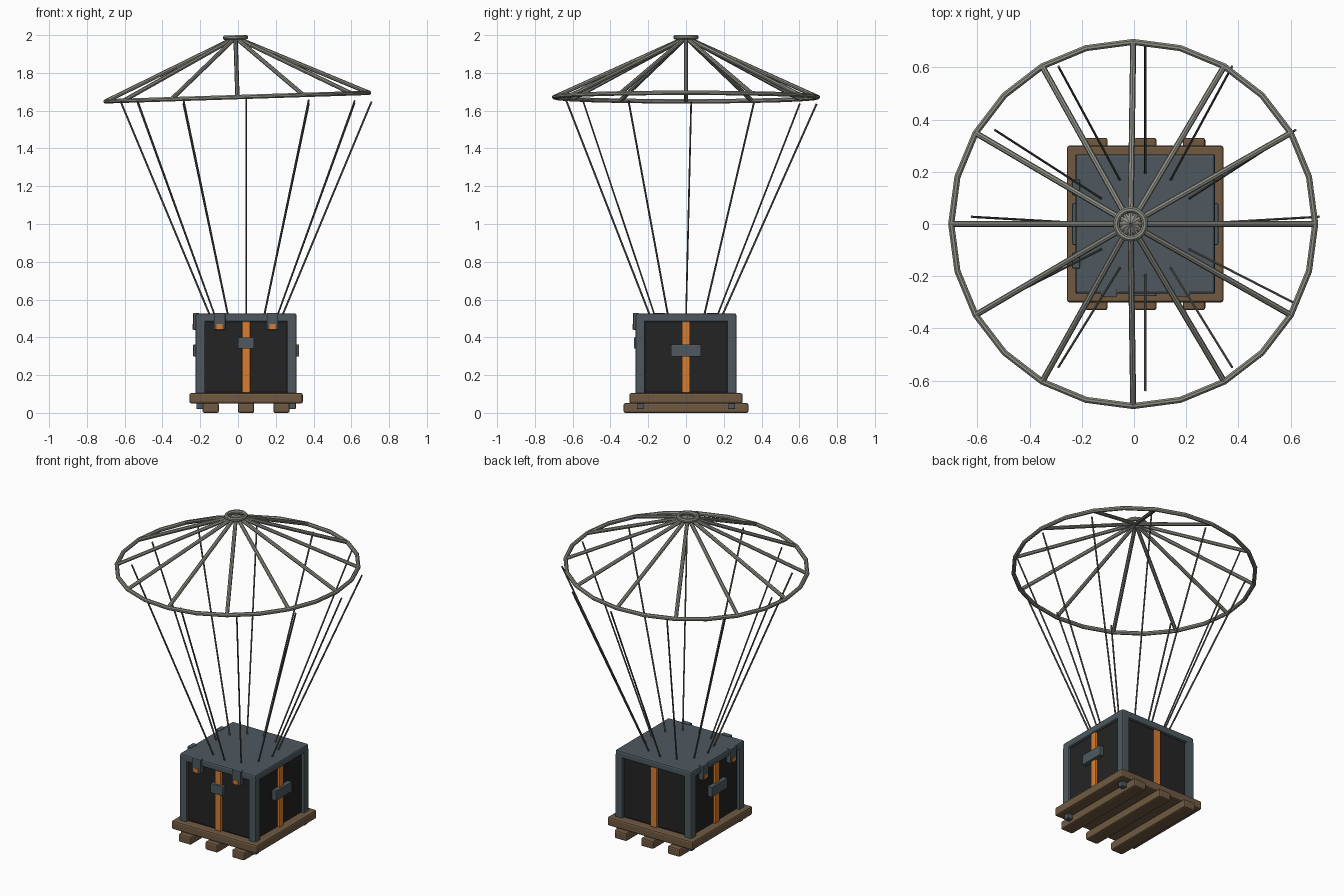
import bpy, bmesh, math
from mathutils import Vector, Matrix

if "Cube" in bpy.data.objects:
    bpy.data.objects.remove(bpy.data.objects["Cube"])


def mat(name, r, g, b):
    m = bpy.data.materials.new(name)
    lin = [(c / 255 / 12.92) if c < 10 else ((c / 255 + 0.055) / 1.055) ** 2.4 for c in (r, g, b)]
    m.diffuse_color = (*lin, 1)
    m.use_nodes = True
    m.node_tree.nodes["Principled BSDF"].inputs["Base Color"].default_value = m.diffuse_color
    return m


SLATE = mat("slate metal", 78, 89, 95)
DARK = mat("dark panel", 36, 36, 36)
ORANGE = mat("orange strap", 215, 125, 48)
WOOD = mat("brown wood", 112, 90, 66)
GREY = mat("grey frame", 142, 142, 133)
LINE = mat("dark grey line", 100, 100, 95)

CX = 0.043   # the crate sits slightly off centre in x


def finish(name, bm, material, smooth=False):
    me = bpy.data.meshes.new(name)
    bmesh.ops.recalc_face_normals(bm, faces=bm.faces)
    bm.to_mesh(me)
    bm.free()
    me.materials.append(material)
    for p in me.polygons:
        p.use_smooth = smooth
    ob = bpy.data.objects.new(name, me)
    bpy.context.collection.objects.link(ob)
    return ob


def box(name, lo, hi, material, bevel=0.0, spin=0):
    """Bevelled box between two corners, relative to the crate axis, spun in quarter turns."""
    bm = bmesh.new()
    bmesh.ops.create_cube(bm, size=1)
    lo, hi = Vector(lo), Vector(hi)
    for v in bm.verts:
        v.co = Vector([(lo[i] + hi[i]) / 2 + v.co[i] * (hi[i] - lo[i]) for i in range(3)])
    if bevel:
        bmesh.ops.bevel(bm, geom=bm.edges[:], offset=bevel, segments=2,
                        affect='EDGES', profile=0.5)
    bm.transform(Matrix.Translation((CX, 0, 0)) @ Matrix.Rotation(spin * math.pi / 2, 4, 'Z'))
    return finish(name, bm, material)


def rod(name, a, b, r, sides, material, tilt=None):
    a, b = Vector(a), Vector(b)
    bm = bmesh.new()
    bmesh.ops.create_cone(bm, cap_ends=True, segments=sides, radius1=r, radius2=r,
                          depth=(b - a).length)
    rot = (b - a).to_track_quat('Z', 'Y').to_matrix().to_4x4()
    bm.transform(Matrix.Translation((a + b) / 2) @ rot)
    if tilt:
        bm.transform(tilt)
    return finish(name, bm, material)


def ring(name, R, r, z, n, m, material, tilt):
    bm = bmesh.new()
    rows = []
    for i in range(n):
        a = 2 * math.pi * i / n
        rows.append([bm.verts.new(((R + r * math.cos(t)) * math.cos(a),
                                   (R + r * math.cos(t)) * math.sin(a),
                                   z + r * math.sin(t)))
                     for t in [2 * math.pi * (j + 0.5) / m for j in range(m)]])
    for i in range(n):
        p, q = rows[i], rows[(i + 1) % n]
        for j in range(m):
            k = (j + 1) % m
            bm.faces.new((p[j], q[j], q[k], p[k]))
    bm.transform(tilt)
    return finish(name, bm, material)


# Pallet: deck and three skids running front to back
box("pallet_deck", (-0.30, -0.30, 0.05), (0.30, 0.30, 0.105), WOOD, 0.01)
for i in (-1, 0, 1):
    x = i * 0.187
    box("pallet_skid", (x - 0.043, -0.33, 0.0), (x + 0.043, 0.33, 0.052), WOOD, 0.009)

# Crate: dark body, corner posts with feet, lid
box("crate_body", (-0.25, -0.25, 0.1), (0.25, 0.25, 0.5), DARK, 0.015)
for sx in (-1, 1):
    for sy in (-1, 1):
        x, y = sx * 0.242, sy * 0.242
        box("corner_post", (x - 0.025, y - 0.025, 0.1), (x + 0.025, y + 0.025, 0.5), SLATE, 0.006)
        box("post_foot", (x - 0.022, y - 0.018, 0.02), (x + 0.022, y + 0.018, 0.06), SLATE, 0.005)
box("crate_lid", (-0.267, -0.267, 0.482), (0.267, 0.267, 0.527), SLATE, 0.01)

# Straps on every side (spin 0 front, 1 right, 2 back, 3 left)
for s in range(4):
    box("strap", (-0.022, -0.265, 0.105), (0.022, -0.24, 0.483), ORANGE, 0.006, s)
box("front_buckle", (-0.043, -0.276, 0.34), (0.043, -0.25, 0.40), SLATE, 0.004)
for s in (1, 3):
    box("side_buckle", (-0.08, -0.28, 0.298), (0.08, -0.25, 0.362), SLATE, 0.004, s)

# Lid clips with orange tabs on the front and left sides
for s in (0, 3):
    for x in (-0.14, 0.14):
        box("lid_clip", (x - 0.03, -0.28, 0.44), (x + 0.03, -0.25, 0.53), SLATE, 0.003, s)
        box("clip_tab", (x - 0.016, -0.283, 0.442), (x + 0.016, -0.275, 0.47), ORANGE, 0, s)

# Canopy frame: tilted rim, hub and twelve ribs
TILT = Matrix.Translation((-0.003, 0, 1.672)) @ Matrix.Rotation(math.radians(-1.85), 4, 'Y')
ring("canopy_rim", 0.697, 0.0125, 0, 24, 8, GREY, TILT)
ring("canopy_hub", 0.055, 0.0125, 0.316, 24, 8, GREY, TILT)
for i in range(12):
    a = math.radians(30 * i)
    c, s = math.cos(a), math.sin(a)
    rod("canopy_rib", (0.697 * c, 0.697 * s, 0), (0, 0, 0.315), 0.0115, 8, GREY, TILT)
    # Suspension line below the rib, fanning out from the lid
    rod("suspension_line", (CX + 0.185 * c, 0.185 * s, 0.5),
        (CX + 0.664 * c, 0.0275 + 0.664 * s, 1.648 - 0.012 * s), 0.005, 6, LINE)
